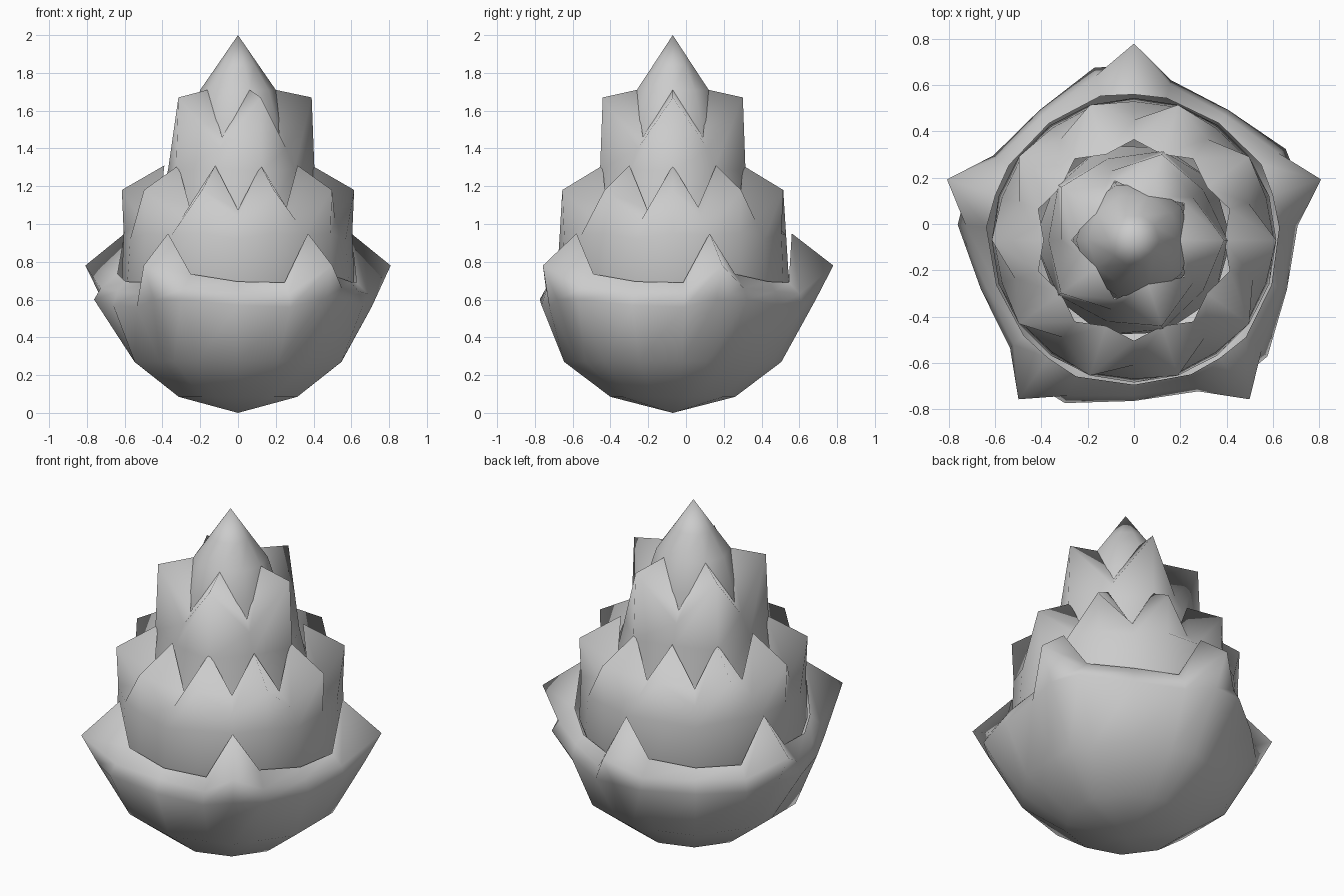
import bpy, bmesh, math

if "Cube" in bpy.data.objects:
    bpy.data.objects.remove(bpy.data.objects["Cube"])

CENTRE_Y = -0.07  # vertical axis of the bud


def petal_ring(name, count, start, columns, rows, bottom=None, top=None):
    """Whorl of petals. columns: angle offsets inside one petal;
    rows: for each height, one (radius, z) per column."""
    bm = bmesh.new()
    step = 360 / count
    rings = []
    for row in rows:
        ring = []
        for k in range(count):
            for off, (r, z) in zip(columns, row):
                a = math.radians(start + k * step + off)
                ring.append(bm.verts.new((r * math.cos(a),
                                          CENTRE_Y + r * math.sin(a), z)))
        rings.append(ring)
    n = len(rings[0])
    for lo, hi in zip(rings, rings[1:]):
        for i in range(n):
            j = (i + 1) % n
            bm.faces.new((lo[i], lo[j], hi[j], hi[i]))
    # close to a pole below or above
    for z, ring, flip in ((bottom, rings[0], True), (top, rings[-1], False)):
        if z is not None:
            pole = bm.verts.new((0, CENTRE_Y, z))
            for i in range(n):
                tri = [ring[i], ring[(i + 1) % n], pole]
                bm.faces.new(tri[::-1] if flip else tri)
    for f in bm.faces:
        f.smooth = True
    mesh = bpy.data.meshes.new(name)
    bm.to_mesh(mesh)
    bm.free()
    ob = bpy.data.objects.new(name, mesh)
    bpy.context.collection.objects.link(ob)
    return ob


# Outer bowl: five broad petals, one side of each slightly lifted
petal_ring("outer_petals", 5, 18, (-13, 0, 13, 36), [
    [(0.315, 0.085), (0.33, 0.085), (0.315, 0.085), (0.33, 0.085)],
    [(0.55, 0.27), (0.575, 0.27), (0.55, 0.27), (0.575, 0.27)],
    [(0.71, 0.56), (0.757, 0.60), (0.765, 0.60), (0.695, 0.57)],
    [(0.69, 0.63), (0.85, 0.78), (0.73, 0.66), (0.67, 0.645)],
    [(0.63, 0.69), (0.63, 0.95), (0.64, 0.735), (0.625, 0.695)],
], bottom=0.0)

# Middle whorl: ten tips with notches between, every second one deeper
petal_ring("middle_petals", 5, 54, (-18, 0, 18, 36), [
    [(0.58, 0.60)] * 4,
    [(0.615, 0.70)] * 4,
    [(0.605, 0.95), (0.60, 0.92), (0.605, 0.95), (0.60, 0.94)],
    [(0.615, 1.18), (0.54, 1.02), (0.615, 1.18), (0.52, 1.02)],
    [(0.39, 1.31), (0.435, 1.075), (0.39, 1.31), (0.435, 1.09)],
])

# Upper whorl: five upright pointed petals
petal_ring("upper_petals", 5, 0, (0, 36), [
    [(0.42, 1.02), (0.43, 1.02)],
    [(0.405, 1.28), (0.37, 1.29)],
    [(0.39, 1.67), (0.315, 1.40)],
    [(0.20, 1.71), (0.27, 1.46)],
])

# Closed tip of the bud
petal_ring("bud_tip", 10, 0, (0,), [
    [(0.265, 1.38)],
    [(0.25, 1.55)],
    [(0.20, 1.71)],
    [(0.11, 1.84)],
], top=2.0)
